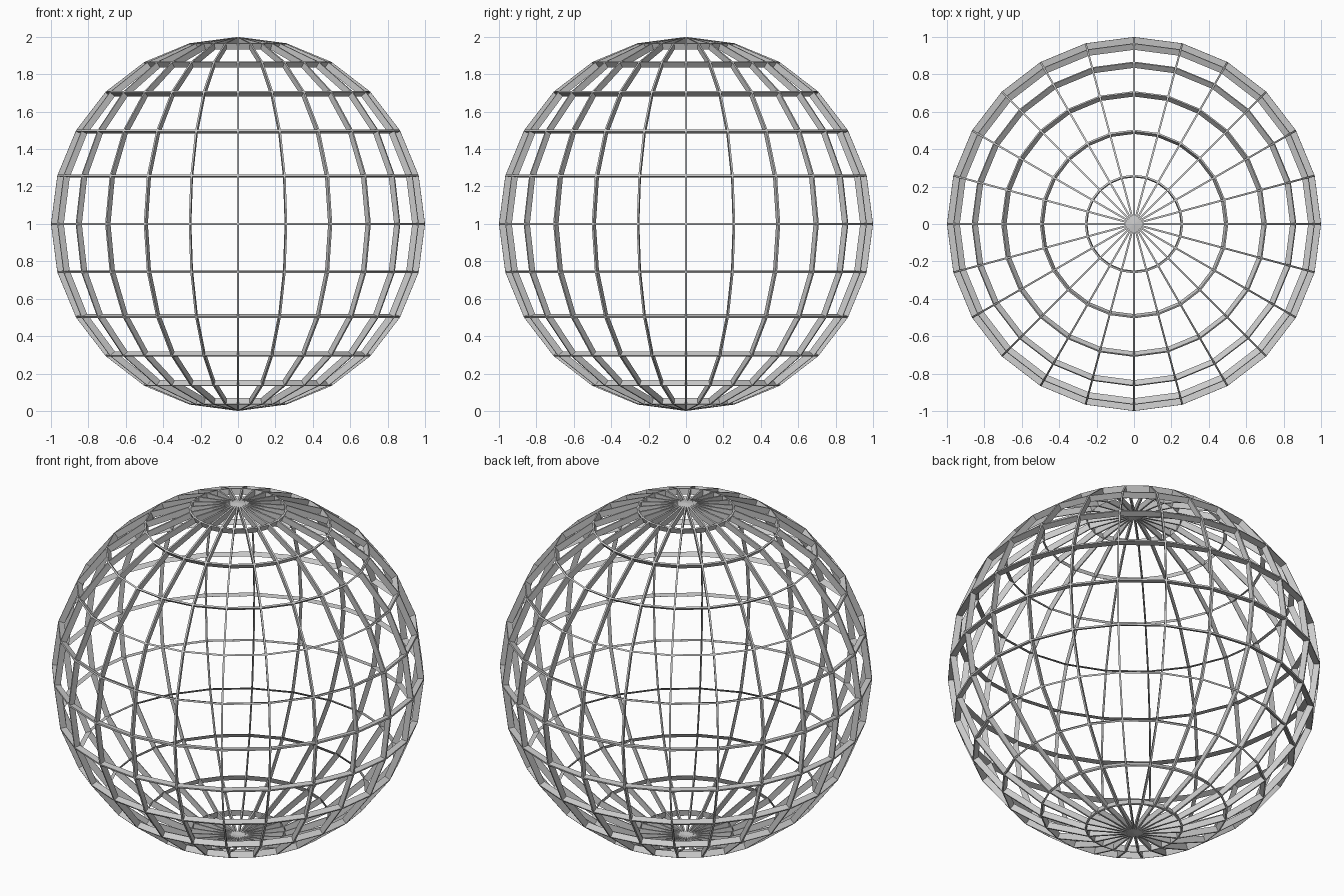
import bpy
import bmesh

cube = bpy.data.objects.get("Cube")
if cube:
    bpy.data.objects.remove(cube, do_unlink=True)

SEGMENTS, RINGS = 24, 12
BAR_WIDTH, BAR_DEPTH = 0.01, 0.035

# Single plain grey
grey = bpy.data.materials.new("light_grey")
grey.use_nodes = True
colour = (0.6, 0.6, 0.6, 1)
grey.diffuse_color = colour
grey.node_tree.nodes["Principled BSDF"].inputs["Base Color"].default_value = colour

# Faceted globe: open every panel, leaving a narrow frame along each edge
bm = bmesh.new()
bmesh.ops.create_uvsphere(bm, u_segments=SEGMENTS, v_segments=RINGS, radius=1)
panels = bm.faces[:]
bmesh.ops.inset_individual(bm, faces=panels, thickness=BAR_WIDTH / 2,
                           use_even_offset=True)
bmesh.ops.delete(bm, geom=panels, context='FACES')
bmesh.ops.recalc_face_normals(bm, faces=bm.faces[:])
outward = sum(f.normal.dot(f.calc_center_median()) for f in bm.faces)
if outward < 0:
    bmesh.ops.reverse_faces(bm, faces=bm.faces[:])
mesh = bpy.data.meshes.new("globe_lattice")
bm.to_mesh(mesh)
bm.free()
mesh.materials.append(grey)

lattice = bpy.data.objects.new("globe_lattice", mesh)
lattice.location.z = 1
bpy.context.collection.objects.link(lattice)

# Bars reach inwards from the surface
solid = lattice.modifiers.new("bar_depth", 'SOLIDIFY')
solid.thickness = BAR_DEPTH
solid.offset = -1
